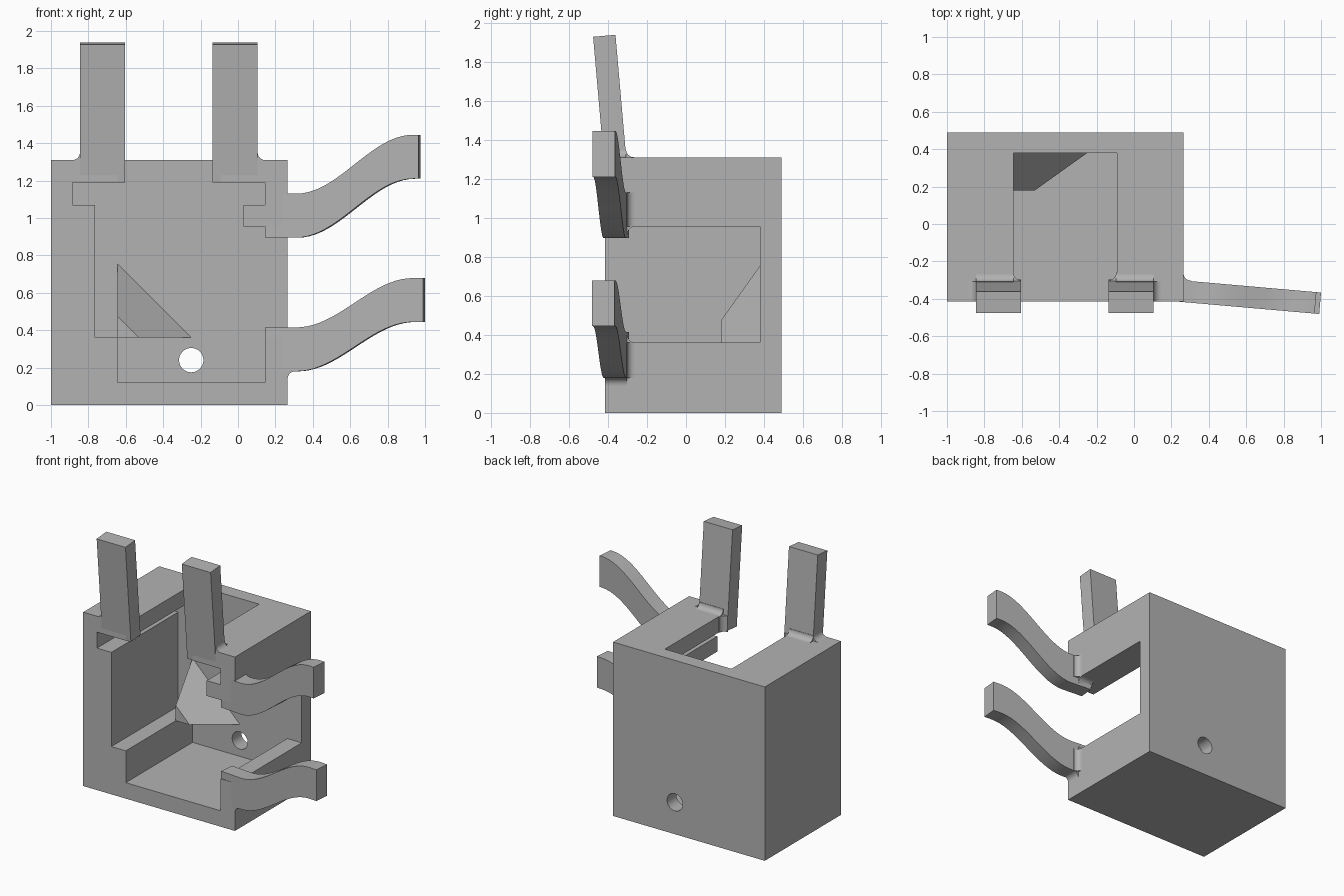
import bpy, bmesh, math
from mathutils import Matrix, Vector

cube = bpy.data.objects.get("Cube")
if cube:
    bpy.data.objects.remove(cube, do_unlink=True)

grey = bpy.data.materials.new("plain_grey")
grey.use_nodes = True
colour = (0.45, 0.45, 0.45, 1)
grey.diffuse_color = colour
grey.node_tree.nodes["Principled BSDF"].inputs["Base Color"].default_value = colour

X, Y, Z = Vector((1, 0, 0)), Vector((0, 1, 0)), Vector((0, 0, 1))
FRONT, BACK, THICK, R = -0.415, 0.38, 0.115, 0.04
TILT = math.radians(5)


def finish(name, bm, smooth=False):
    bmesh.ops.recalc_face_normals(bm, faces=bm.faces)
    mesh = bpy.data.meshes.new(name)
    bm.to_mesh(mesh)
    bm.free()
    ob = bpy.data.objects.new(name, mesh)
    bpy.context.collection.objects.link(ob)
    mesh.materials.append(grey)
    if smooth:
        bpy.ops.object.select_all(action="DESELECT")
        ob.select_set(True)
        bpy.context.view_layer.objects.active = ob
        bpy.ops.object.shade_smooth_by_angle(angle=math.radians(30))
    return ob


def prism(name, points, origin, u, v, w, matrix=None, smooth=False):
    """Extrude a profile given in directions u, v along vector w."""
    bm = bmesh.new()
    face = bm.faces.new([bm.verts.new(Vector(origin) + u * a + v * b) for a, b in points])
    ext = bmesh.ops.extrude_face_region(bm, geom=[face])
    verts = [g for g in ext["geom"] if isinstance(g, bmesh.types.BMVert)]
    bmesh.ops.translate(bm, verts=verts, vec=w)
    if matrix:
        bmesh.ops.transform(bm, matrix=matrix, verts=bm.verts)
    return finish(name, bm, smooth)


def box(name, lo, hi, matrix=None):
    dx, dy, dz = (Vector(hi) - Vector(lo))
    return prism(name, [(0, 0), (dx, 0), (dx, dz), (0, dz)], lo, X, Z, Y * dy, matrix)


def fillet(name, corner, u, v, w):
    """Concave quarter-round strip filling an inner corner."""
    e = 0.006
    arc = [(R - R * math.sin(t), R - R * math.cos(t))
           for t in [math.pi / 2 * i / 8 for i in range(9)]]
    prism(name, [(-e, -e), (R, -e)] + arc + [(-e, R)], corner, u, v, w, smooth=True)


def about(pivot, axis, angle):
    p = Matrix.Translation(pivot)
    return p @ Matrix.Rotation(angle, 4, axis) @ p.inverted()


# Housing with its stepped cavity, open top, side window and back hole
housing = box("housing", (-1, FRONT, 0), (0.265, 0.49, 1.31))
cavity = [(-0.645, 0.12), (0.145, 0.12), (0.145, 0.955), (0.03, 0.955),
          (0.03, 1.07), (0.145, 1.07), (0.145, 1.19), (-0.885, 1.19),
          (-0.885, 1.07), (-0.765, 1.07), (-0.765, 0.36), (-0.645, 0.36)]
circle = [(0.065 * math.cos(math.tau * i / 40), 0.065 * math.sin(math.tau * i / 40))
          for i in range(40)]
cutters = [
    prism("cavity_cutter", cavity, (0, -0.6, 0), X, Z, Y * (BACK + 0.6)),
    box("top_cutter", (-0.645, -0.6, 1.1), (-0.09, BACK, 1.5)),
    box("window_cutter", (0.1, -0.6, 0.36), (0.4, BACK, 0.955)),
    prism("hole_cutter", circle, (-0.25, 0.3, 0.24), X, Z, Y * 0.4),
]
bpy.context.view_layer.objects.active = housing
for cutter in cutters:
    cutter.hide_render = True
    mod = housing.modifiers.new("cut", "BOOLEAN")
    mod.operation, mod.solver, mod.object = "DIFFERENCE", "EXACT", cutter
    bpy.ops.object.modifier_apply(modifier=mod.name)
    bpy.data.objects.remove(cutter, do_unlink=True)
bpy.ops.object.select_all(action="DESELECT")
housing.select_set(True)
bpy.ops.object.shade_smooth_by_angle(angle=math.radians(30))

# Sloped gusset in the back corner
bm = bmesh.new()
for p in [(-0.645, BACK, 0.755), (-0.645, 0.18, 0.475), (-0.53, 0.18, 0.36),
          (-0.25, BACK, 0.36), (-0.645, 0.18, 0.36), (-0.645, BACK, 0.36)]:
    bm.verts.new(p)
bmesh.ops.convex_hull(bm, input=bm.verts)
bmesh.ops.dissolve_limit(bm, angle_limit=0.02, verts=bm.verts, edges=bm.edges)
finish("corner_gusset", bm)

# Two upright straps leaning forward, with rounded roots
lean = about((0, FRONT, 1.23), "X", TILT)
for side, s, mid in (("right", 1, -0.725), ("left", -1, -0.015)):
    box(side + "_upright", (mid - 0.12, FRONT, 1.19), (mid + 0.12, FRONT + THICK, 1.93), lean)
    outer, wall = mid - 0.12 * s, mid + 0.08 * s
    root = FRONT + THICK - 0.007
    fillet(side + "_upright_back_fillet", (outer, root, 1.31), Y, Z, X * (wall - outer))
    fillet(side + "_upright_side_fillet", (outer, FRONT, 1.31), X * -s, Z, Y * (root - FRONT))
    fillet(side + "_upright_inner_fillet", (wall, root + 0.007, 1.19), X * s, Y, Z * 0.12)


# Two S-curved side arms swinging forward
def arm(name, base, rise, tip):
    def height(x):
        t = min(max((x - 0.31) / 0.63, 0), 1)
        return base + rise * (1 - math.cos(math.pi * t)) / 2
    xs = [0.145, 0.31] + [0.31 + 0.63 * i / 20 for i in range(1, 21)] + [tip]
    lower = [(x, height(x)) for x in xs]
    upper = [(x, z + 0.235) for x, z in reversed(lower)]
    prism(name, lower + upper, (0, FRONT, 0), X, Z, Y * THICK,
          about((0.235, FRONT, 0), "Z", -TILT), True)


arm("lower_arm", 0.18, 0.264, 0.993)
arm("upper_arm", 0.895, 0.315, 0.968)

# Rounded arm roots
back = FRONT + THICK
fillet("lower_arm_back_fillet", (0.265, back - 0.003, 0.18), X, Y, Z * 0.18)
fillet("lower_arm_under_fillet", (0.265, FRONT, 0.18), X, -Z, Y * (THICK - 0.003))
fillet("lower_arm_inner_fillet", (0.145, back, 0.36), Y, Z, X * 0.12)
fillet("upper_arm_back_fillet", (0.265, back - 0.003, 0.955), X, Y, Z * 0.175)
fillet("upper_arm_inner_fillet", (0.145, back, 0.955), Y, -Z, X * 0.12)
